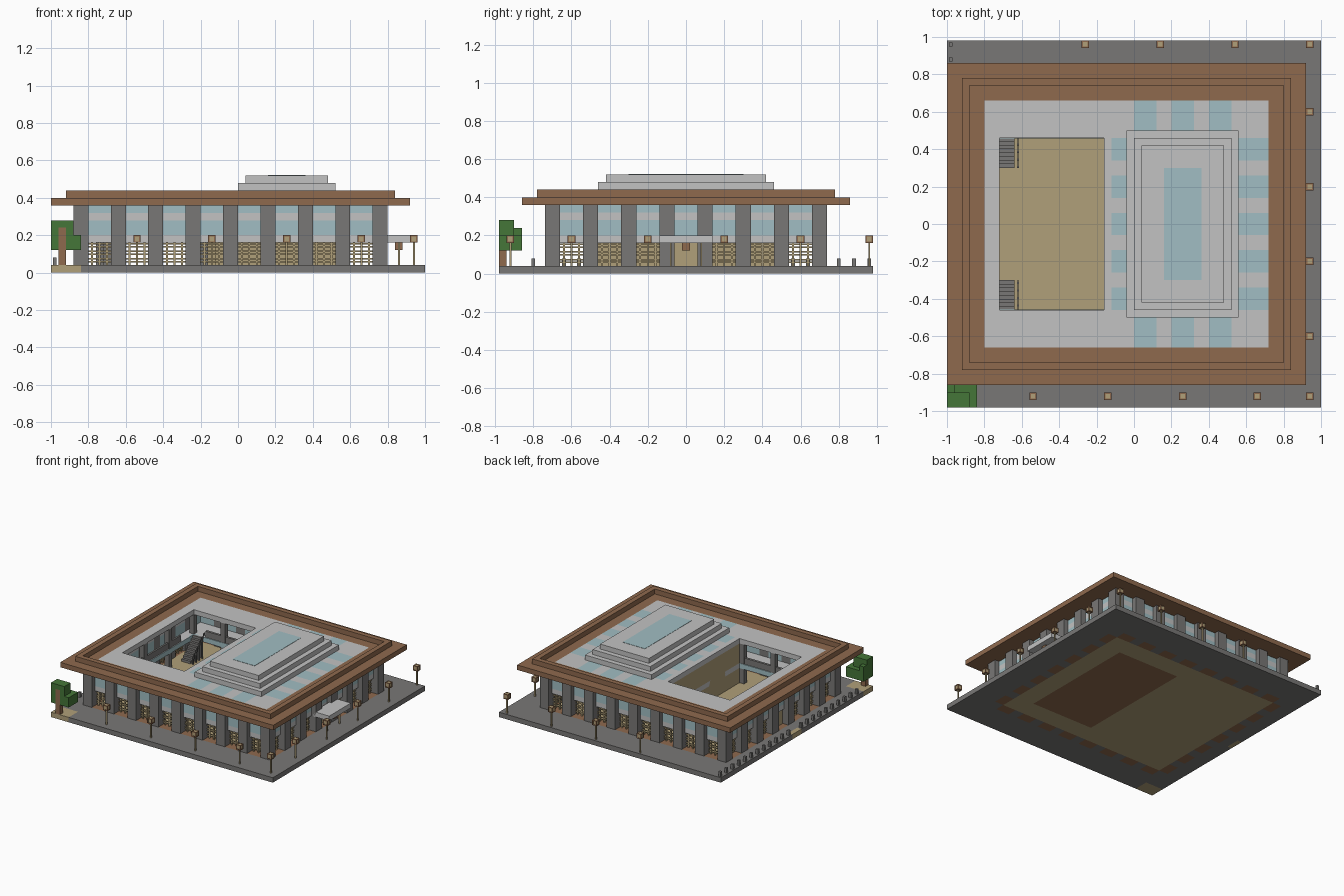
import bpy, bmesh

if "Cube" in bpy.data.objects:
    bpy.data.objects.remove(bpy.data.objects["Cube"])

def mat(name, r, g, b):
    m = bpy.data.materials.new(name)
    m.diffuse_color = (r, g, b, 1)
    m.use_nodes = True
    m.node_tree.nodes["Principled BSDF"].inputs["Base Color"].default_value = m.diffuse_color
    return m

MATS = {
    'stone': mat('grey stone', 0.19, 0.185, 0.18),
    'pale': mat('pale concrete', 0.54, 0.54, 0.54),
    'brown': mat('brown wood', 0.275, 0.144, 0.076),
    'tan': mat('tan wood', 0.434, 0.349, 0.192),
    'glass': mat('blue glass', 0.354, 0.515, 0.546),
    'leaf': mat('green leaves', 0.06, 0.18, 0.04),
}
KEYS = list(MATS)

def finish(name, bm, keys):
    me = bpy.data.meshes.new(name)
    bmesh.ops.recalc_face_normals(bm, faces=bm.faces)
    bm.to_mesh(me)
    bm.free()
    for k in keys:
        me.materials.append(MATS[k])
    ob = bpy.data.objects.new(name, me)
    bpy.context.collection.objects.link(ob)
    return ob

def boxes(name, key, items):
    """One object from boxes given as (x0, x1, y0, y1, z0, z1)."""
    bm = bmesh.new()
    for x0, x1, y0, y1, z0, z1 in items:
        vs = bmesh.ops.create_cube(bm, size=1)['verts']
        for v in vs:
            v.co = ((x0 + x1) / 2 + v.co.x * (x1 - x0),
                    (y0 + y1) / 2 + v.co.y * (y1 - y0),
                    (z0 + z1) / 2 + v.co.z * (z1 - z0))
    return finish(name, bm, [key])

def layer(name, x0, x1, y0, y1, z0, z1, rule):
    """Slab of square cells; rule(x, y) gives each cell's colour, None is a hole."""
    bm = bmesh.new()
    nx, ny = round((x1 - x0) / .04), round((y1 - y0) / .04)
    vs = [[bm.verts.new((x0 + i * .04, y0 + j * .04, z0)) for j in range(ny + 1)] for i in range(nx + 1)]
    for i in range(nx):
        for j in range(ny):
            if rule(x0 + i * .04 + .02, y0 + j * .04 + .02):
                bm.faces.new((vs[i][j], vs[i + 1][j], vs[i + 1][j + 1], vs[i][j + 1]))
    bmesh.ops.delete(bm, geom=[v for v in bm.verts if not v.link_faces], context='VERTS')
    bottom = list(bm.faces)
    ext = bmesh.ops.extrude_face_region(bm, geom=bottom, use_keep_orig=True)['geom']
    for v in ext:
        if isinstance(v, bmesh.types.BMVert):
            v.co.z = z1
    bmesh.ops.recalc_face_normals(bm, faces=bm.faces)
    for f in bm.faces:
        p = f.calc_center_median() - f.normal * .02
        f.material_index = KEYS.index(rule(p.x, p.y) or 'stone')
    return finish(name, bm, KEYS)

def ring(a, b, c, d, w, z0, z1):
    return [(a, b, c, c + w, z0, z1), (a, b, d - w, d, z0, z1),
            (a, a + w, c + w, d - w, z0, z1), (b - w, b, c + w, d - w, z0, z1)]

def inside(x, y, a, b, c, d):
    return a < x < b and c < y < d

def in_bay(u, start):
    return (u - start) % .2 > .08

# ground slab, with wooden floors, planting bed and entrance strip
def ground(x, y):
    if inside(x, y, -1.1, -.84, -1, -.86) or (x < -.96 and abs(y) < .06):
        return 'tan'
    if not inside(x, y, -.88, .80, -.74, .74):
        return 'stone'
    if inside(x, y, 0, .56, -.5, .5):
        return 'brown'
    if inside(x, y, -.80, .72, -.66, .66):
        return 'tan'
    bay = in_bay(x, -.88) if abs(y) > .66 else in_bay(y, -.74)
    return 'brown' if bay else 'stone'
layer('ground_slab', -1, 1, -.98, .98, 0, .04, ground)

# roof slab with courtyard opening and skylights
def roof(x, y):
    if inside(x, y, -.72, -.16, -.46, .46):
        return None
    if not inside(x, y, -.80, .72, -.66, .66):
        return 'brown'
    if abs(y) > .5 and inside(x, y, 0, .52, -1, 1) and x % .2 < .12:
        return 'glass'
    if abs(y) < .46 and (y + .06) % .2 < .12 and (x > .56 or -.12 < x < -.04):
        return 'glass'
    return 'pale'
layer('roof_slab', -1, .92, -.86, .86, .36, .40, roof)
boxes('roof_parapet', 'brown', ring(-.92, .84, -.78, .78, .04, .40, .44))

# upper floor with the same opening
layer('upper_floor', -.80, .72, -.66, .66, .16, .20,
      lambda x, y: None if inside(x, y, -.72, -.16, -.46, .46) else 'pale')

# stepped roof lantern
boxes('lantern_steps', 'pale', [(-.04 + i * .04, .56 - i * .04, -.5 + i * .04, .5 - i * .04,
                                 .40 + i * .04, .44 + i * .04) for i in range(3)])
boxes('lantern_glass', 'glass', [(.16, .36, -.3, .3, .515, .522)])

# facade: u runs along the wall, d is depth inwards from the pillar face
def on_side(side, u0, u1, d0, d1, z0, z1):
    if side == 'front':
        return (u0, u1, -.74 + d0, -.74 + d1, z0, z1)
    if side == 'back':
        return (u0, u1, .74 - d1, .74 - d0, z0, z1)
    if side == 'left':
        return (-.88 + d0, -.88 + d1, u0, u1, z0, z1)
    return (.80 - d1, .80 - d0, u0, u1, z0, z1)

glass, bands, fences, doors = [], [], [], []
for side in ('front', 'back', 'left', 'right'):
    long = side in ('front', 'back')
    for k in range(8 if long else 7):
        c = (-.74 if long else -.60) + .2 * k
        a, b = c - .06, c + .06
        glass += [on_side(side, a, b, .04, .08, z, t) for z, t in ((.20, .28), (.32, .36))]
        bands += [on_side(side, a, b, .04, .08, z, z + .04) for z in (.16, .28)]
        if not long and k == 3:
            doors.append(on_side(side, a, b, .05, .07, .04, .16))
            continue
        fences += [on_side(side, c + o - .005, c + o + .005, .055, .065, .04, .16) for o in (-.04, 0, .04)]
        for j in range(3):
            for o in (.015, .03):
                z = .04 + .04 * j + o
                fences.append(on_side(side, a, b, .0575, .0625, z, z + .0075))
boxes('windows', 'glass', glass)
boxes('wall_bands', 'pale', bands)
boxes('ground_floor_lattice', 'tan', fences)
boxes('doors', 'tan', doors)

# pillars round the building
pill = [(x, x + .08, y, y + .08, .04, .36) for x in [-.88 + .2 * i for i in range(9)] for y in (-.74, .66)]
pill += [(x, x + .08, y, y + .08, .04, .36) for y in [-.54 + .2 * i for i in range(6)] for x in (-.88, .72)]
boxes('pillars', 'stone', pill)

# courtyard: hall walls, gallery posts, railing and glass edge
boxes('hall_walls', 'tan', [(-.16, -.12, -.46, .46, .04, .36),
                            (-.12, .52, .46, .50, .04, .16), (-.12, .52, -.50, -.46, .04, .16)])
posts = [(-.76, -.72, y - .02, y + .02, .04, .36) for y in (-.48, -.16, .16, .48)]
posts += [(x - .02, x + .02, s * .48 - .02, s * .48 + .02, .04, .36) for x in (-.46, -.18) for s in (-1, 1)]
boxes('gallery_posts', 'stone', posts)
boxes('gallery_railing', 'stone', [(-.74, -.725, -.30, .30, .20, .25)] +
      [(-.62, -.16, s * .475 - .01, s * .475 + .01, .20, .25) for s in (-1, 1)])
boxes('gallery_glass_edge', 'glass', [(-.73, -.718, -.46, .46, .16, .20)] +
      [(-.72, -.16, s * .464 - .006, s * .464 + .006, .16, .20) for s in (-1, 1)])

# two mirrored stairs with handrails
steps, rails = [], []
for s in (-1, 1):
    for i in range(8):
        y0, y1 = sorted((s * (.30 + .02 * i), s * (.32 + .02 * i)))
        steps.append((-.72, -.64, y0, y1, .04, .06 + .02 * i))
        if i % 2 == 0:
            rails.append((-.625, -.615, y0, y0 + .01, .04, .10 + .02 * i))
        rails.append((-.6225, -.6175, y0, y1, .08 + .02 * i, .10 + .02 * i))
boxes('stairs', 'stone', steps)
boxes('stair_rails', 'stone', rails)

# entrance canopy
boxes('canopy', 'pale', [(.78, .92, -.14, .14, .16, .20)])
boxes('canopy_posts', 'tan', [(.855, .865, y - .005, y + .005, .04, .16) for y in (-.08, .08)])
boxes('canopy_lamp', 'brown', [(.84, .88, -.02, .02, .12, .16)])

# street lamps
spots = [(x, -.92) for x in (-.54, -.14, .26, .66, .94)]
spots += [(.94, y) for y in (-.6, -.2, .2, .6, .96)]
spots += [(x, .96) for x in (-.26, .14, .54)]
boxes('lamp_posts', 'tan', [(x - .005, x + .005, y - .005, y + .005, .04, .16) for x, y in spots])
boxes('lamp_heads', 'tan', [(x - .017, x + .017, y - .017, y + .017, .163, .20) for x, y in spots])
frames = []
for x, y in spots:
    for z in (.16, .194):
        frames += ring(x - .02, x + .02, y - .02, y + .02, .008, z, z + .007)
    frames += [(x + i * .016 - .004, x + i * .016 + .004, y + j * .016 - .004, y + j * .016 + .004, .16, .20)
               for i in (-1, 1) for j in (-1, 1)]
boxes('lamp_frames', 'brown', frames)

# bollards along the left edge
boxes('bollards', 'stone', [(-.99, -.97, y - .01, y + .01, .04, .08)
                            for y in [.96 - .08 * i for i in range(23)] if abs(y) > .07])

# corner tree
boxes('tree_trunk', 'brown', [(-.96, -.92, -.98, -.94, .04, .24)])
boxes('tree_leaves', 'leaf', [
    (-1, -.96, -.98, -.86, .12, .24), (-.96, -.84, -.94, -.86, .12, .20), (-.92, -.84, -.98, -.94, .12, .20),
    (-.92, -.88, -.98, -.94, .20, .24), (-.96, -.88, -.94, -.90, .20, .28),
    (-1, -.88, -.98, -.94, .24, .28), (-1, -.96, -.94, -.90, .24, .28)])
